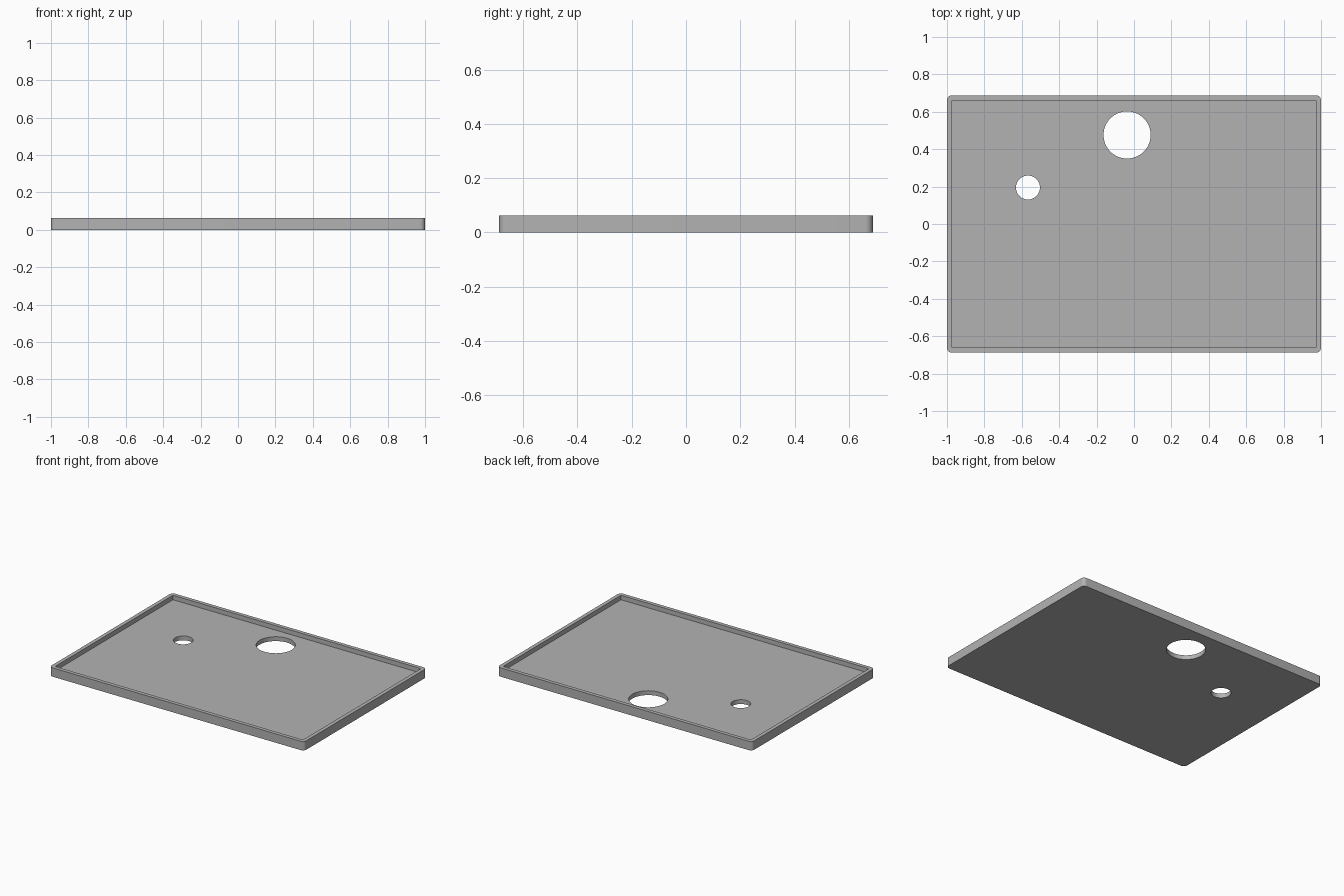
import bpy, bmesh, math

if "Cube" in bpy.data.objects:
    bpy.data.objects.remove(bpy.data.objects["Cube"])

HX, HY, H = 1.0, 0.688, 0.063   # outer half sizes and height
WALL, FLOOR, R = 0.027, 0.031, 0.027

grey = bpy.data.materials.new("light grey")
grey.diffuse_color = (0.45, 0.45, 0.45, 1)
grey.use_nodes = True
grey.node_tree.nodes["Principled BSDF"].inputs["Base Color"].default_value = grey.diffuse_color


def prism(name, points, z0, z1):
    """Extrude a closed outline from z0 to z1."""
    bm = bmesh.new()
    face = bm.faces.new([bm.verts.new((x, y, z0)) for x, y in points])
    ext = bmesh.ops.extrude_face_region(bm, geom=[face])
    top = [v for v in ext["geom"] if isinstance(v, bmesh.types.BMVert)]
    bmesh.ops.translate(bm, verts=top, vec=(0, 0, z1 - z0))
    bmesh.ops.recalc_face_normals(bm, faces=bm.faces)
    mesh = bpy.data.meshes.new(name)
    bm.to_mesh(mesh)
    bm.free()
    mesh.materials.append(grey)
    obj = bpy.data.objects.new(name, mesh)
    bpy.context.collection.objects.link(obj)
    return obj


def arc(cx, cy, r, a0, a1, n):
    return [(cx + r * math.cos(a0 + (a1 - a0) * i / n),
             cy + r * math.sin(a0 + (a1 - a0) * i / n)) for i in range(n + 1)]


def circle(cx, cy, r, n=64):
    return arc(cx, cy, r, 0, 2 * math.pi, n)[:-1]


# Tray body with rounded outer corners
outline = []
for i, (sx, sy) in enumerate([(1, 1), (-1, 1), (-1, -1), (1, -1)]):
    a = i * math.pi / 2
    outline += arc(sx * (HX - R), sy * (HY - R), R, a, a + math.pi / 2, 8)
tray = prism("tray", outline, 0, H)

# Sharp-cornered recess and two round through holes
ix, iy = HX - WALL, HY - WALL
cutters = [
    prism("recess_cutter", [(-ix, -iy), (ix, -iy), (ix, iy), (-ix, iy)], FLOOR, 0.2),
    prism("large_hole_cutter", circle(-0.037, 0.476, 0.126), -0.1, 0.15),
    prism("small_hole_cutter", circle(-0.567, 0.195, 0.064), -0.1, 0.15),
]
bpy.context.view_layer.objects.active = tray
tray.select_set(True)
for c in cutters:
    mod = tray.modifiers.new(c.name, "BOOLEAN")
    mod.operation, mod.solver, mod.object = "DIFFERENCE", "EXACT", c
    bpy.ops.object.modifier_apply(modifier=mod.name)
    bpy.data.objects.remove(c)

# Smooth the corners and hole walls, keep the edges sharp
bpy.ops.object.select_all(action="DESELECT")
tray.select_set(True)
bpy.ops.object.shade_smooth_by_angle(angle=math.radians(30))
